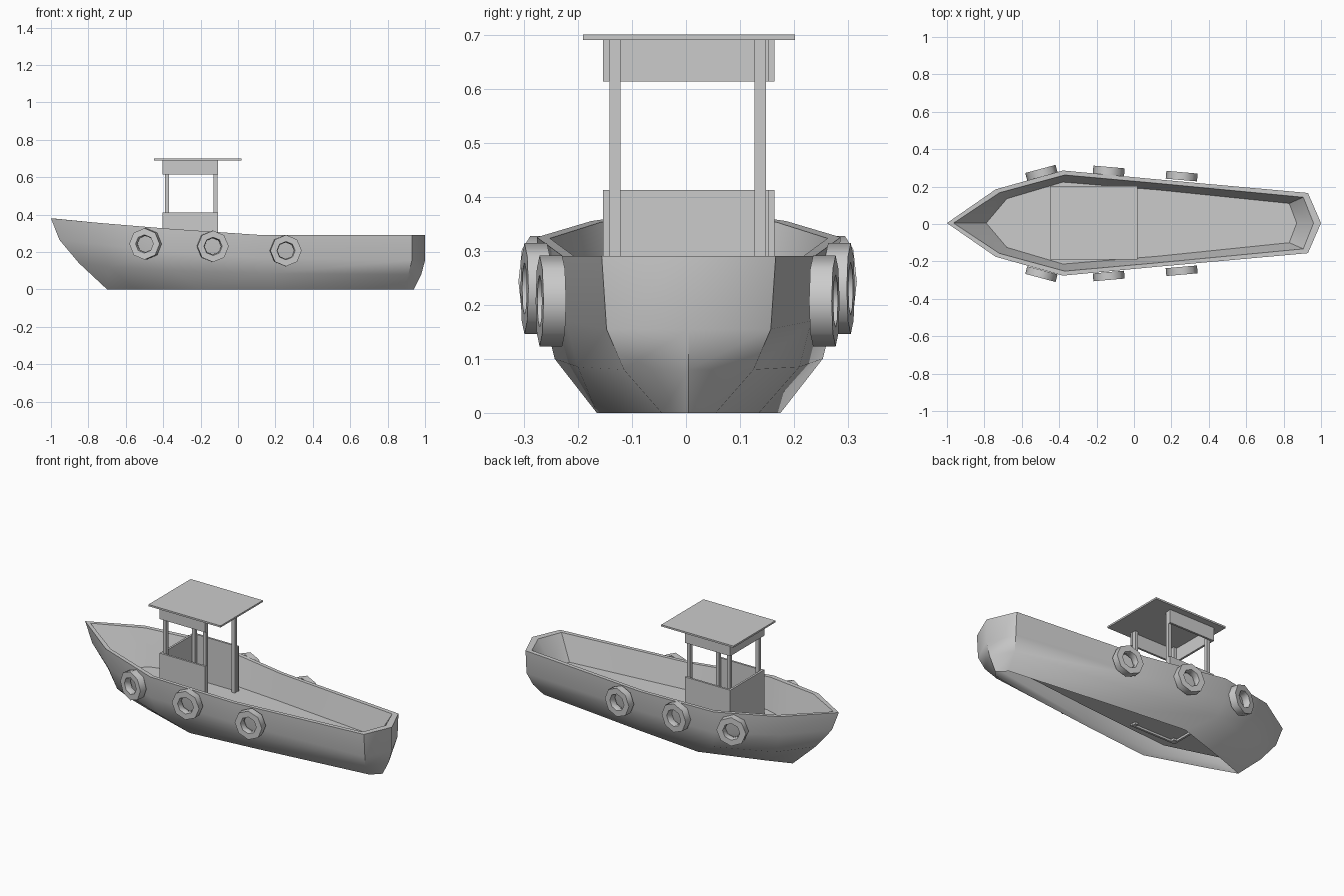
import bpy, bmesh
from math import radians, pi, cos, sin
from mathutils import Matrix

if "Cube" in bpy.data.objects:
    bpy.data.objects.remove(bpy.data.objects["Cube"])

CY = 0.005  # centreline of the boat


def make(name, bm, angle=None):
    me = bpy.data.meshes.new(name)
    bm.to_mesh(me)
    bm.free()
    if angle:
        me.shade_smooth()
        me.set_sharp_from_angle(angle=radians(angle))
    ob = bpy.data.objects.new(name, me)
    bpy.context.collection.objects.link(ob)
    return ob


def add_box(bm, x0, x1, y0, y1, z0, z1):
    m = Matrix.Translation(((x0 + x1) / 2, CY + (y0 + y1) / 2, (z0 + z1) / 2))
    m = m @ Matrix.Diagonal((x1 - x0, y1 - y0, z1 - z0, 1))
    bmesh.ops.create_cube(bm, size=1, matrix=m)


# Hull: half outlines bow to stern, from the keel edge up, over the rim and down to the deck
D = .147  # deck height
levels = [
    [(-.70, 0, 0), (-.55, .055, 0), (-.20, .17, 0), (.20, .13, 0), (.89, .05, 0), (.94, 0, 0)],
    [(-.85, 0, .14), (-.69, .145, .12), (-.35, .248, .10), (.15, .205, .085), (.91, .12, .08), (.98, 0, .08)],
    [(-.955, 0, .265), (-.73, .17, .24), (-.38, .273, .20), (.13, .227, .17), (.93, .152, .155), (1, 0, .155)],
    [(-1, 0, .38), (-.74, .18, .355), (-.38, .281, .325), (.13, .233, .29), (.93, .161, .29), (1, 0, .29)],
    [(-.965, 0, .377), (-.72, .162, .353), (-.37, .257, .323), (.13, .212, .29), (.905, .138, .29), (.96, 0, .29)],
    [(-.79, 0, D), (-.68, .13, D), (-.38, .219, D), (.13, .177, D), (.83, .105, D), (.87, 0, D)],
]
bm = bmesh.new()
rings = []
for half in levels:
    pts = [(x, -y, z) for x, y, z in half] + half[-2:0:-1]
    rings.append([bm.verts.new((x, y + CY, z)) for x, y, z in pts])
for a, b in zip(rings, rings[1:]):
    n = len(a)
    for i in range(n):
        j = (i + 1) % n
        bm.faces.new((a[i], a[j], b[j], b[i]))
bm.faces.new(rings[-1])
make("hull", bm, 50)

# Wheelhouse: bow wall and two side walls, open towards the stern
X0, X1, W, T = -.403, -.107, .159, .012
for name, z0, z1 in (("cabin_lower_walls", .135, .412), ("cabin_upper_band", .613, .69)):
    bm = bmesh.new()
    outline = [(X0, -W), (X1, -W), (X1, -W + T), (X0 + T, -W + T),
               (X0 + T, W - T), (X1, W - T), (X1, W), (X0, W)]
    face = bm.faces.new([bm.verts.new((x, y + CY, z0)) for x, y in outline])
    ext = bmesh.ops.extrude_face_region(bm, geom=[face])
    for v in ext["geom"]:
        if isinstance(v, bmesh.types.BMVert):
            v.co.z = z1
    bm.faces.ensure_lookup_table()
    if len(bm.faces) < 10:  # keep the underside closed
        low = [v for v in bm.verts if v.co.z < (z0 + z1) / 2]
        bm.faces.new(low)
    bmesh.ops.recalc_face_normals(bm, faces=bm.faces)
    make(name, bm)

# Corner posts
bm = bmesh.new()
for x in (-.39, -.13):
    for y in (-.1365, .1325):
        add_box(bm, x, x + .02, y - .0105, y + .0105, .135, .69)
make("cabin_posts", bm)

# Roof
bm = bmesh.new()
add_box(bm, -.45, .02, -.196, .197, .69, .70)
make("cabin_roof", bm)


# Fender tyres: eight-sided rings hung along both sides
def tyre(name, x, y, z, yaw):
    bm = bmesh.new()
    profile = [(.084, .021), (.084, -.021), (.049, -.021), (.044, 0), (.049, .021)]
    loops = []
    for k in range(8):
        a = k * pi / 4
        loops.append([bm.verts.new((r * cos(a), d, r * sin(a))) for r, d in profile])
    for k in range(8):
        p, q = loops[k], loops[(k + 1) % 8]
        for i in range(len(profile)):
            j = (i + 1) % len(profile)
            bm.faces.new((p[i], p[j], q[j], q[i]))
    bmesh.ops.recalc_face_normals(bm, faces=bm.faces)
    ob = make(name, bm, 50)
    ob.location = (x, y, z)
    ob.rotation_euler = (0, 0, radians(yaw))


for i, (x, y, z, yaw) in enumerate([(-.495, .271, .243, 15), (-.135, .281, .23, -5), (.255, .253, .207, -5)]):
    for s, side in ((-1, "right"), (1, "left")):
        tyre(f"fender_tyre_{side}_{i + 1}", x, .003 + s * y, z, s * yaw)
